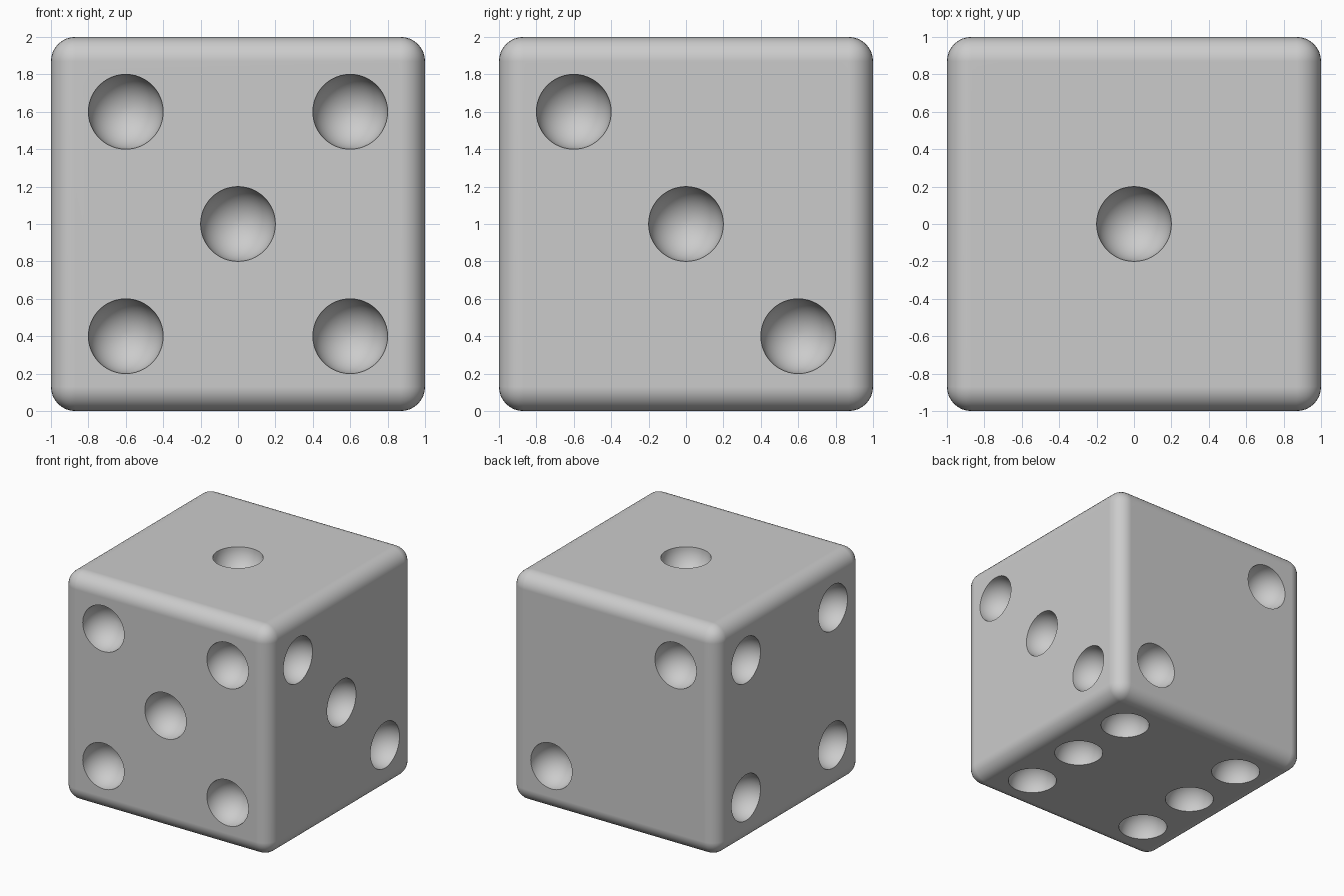
import bpy
import bmesh
from mathutils import Matrix, Vector

default = bpy.data.objects.get("Cube")
if default:
    bpy.data.objects.remove(default, do_unlink=True)

SIZE, ROUND, PIP, STEP = 2.0, 0.13, 0.2, 0.6

# Single grey material
grey = bpy.data.materials.new("plain grey")
grey.use_nodes = True
grey.diffuse_color = (0.6, 0.6, 0.6, 1)
grey.node_tree.nodes["Principled BSDF"].inputs["Base Color"].default_value = (0.6, 0.6, 0.6, 1)


def make_object(name, bm):
    mesh = bpy.data.meshes.new(name)
    bm.to_mesh(mesh)
    bm.free()
    mesh.materials.append(grey)
    obj = bpy.data.objects.new(name, mesh)
    bpy.context.collection.objects.link(obj)
    return obj


# Rounded cube body
bm = bmesh.new()
bmesh.ops.create_cube(bm, size=SIZE)
bmesh.ops.bevel(bm, geom=bm.edges[:], offset=ROUND, segments=8,
                profile=0.5, affect='EDGES')
bmesh.ops.translate(bm, verts=bm.verts, vec=(0, 0, SIZE / 2))
die = make_object("die_body", bm)

# Pip layouts: outward normal, first face axis, second face axis, grid spots
X, Y, Z = Vector((1, 0, 0)), Vector((0, 1, 0)), Vector((0, 0, 1))
corners = [(a, b) for a in (-1, 1) for b in (-1, 1)]
falling = [(-1, 1), (1, -1)]
centre = [(0, 0)]
faces = [
    (Z, X, Y, centre),                           # top: one
    (Y, X, Z, falling),                          # back: two
    (X, Y, Z, falling + centre),                 # +x side: three
    (-X, Y, Z, corners),                         # -x side: four
    (-Y, X, Z, corners + centre),                # front: five
    (-Z, X, Y, corners + [(-1, 0), (1, 0)]),     # bottom: six
]

# Ball cutters centred on the face planes, poles along the normals
bm = bmesh.new()
for normal, u, v, spots in faces:
    turn = Z.rotation_difference(normal).to_matrix().to_4x4()
    for a, b in spots:
        spot = normal * (SIZE / 2) + (u * a + v * b) * STEP + Z * (SIZE / 2)
        bmesh.ops.create_uvsphere(bm, u_segments=48, v_segments=24, radius=PIP,
                                  matrix=Matrix.Translation(spot) @ turn)
cutter = make_object("pip_cutter", bm)
cutter.hide_render = True

# Carve the pips, then remove the cutter
bpy.context.view_layer.objects.active = die
die.select_set(True)
carve = die.modifiers.new("carve_pips", 'BOOLEAN')
carve.operation = 'DIFFERENCE'
carve.solver = 'EXACT'
carve.object = cutter
bpy.ops.object.modifier_apply(modifier=carve.name)
bpy.data.objects.remove(cutter, do_unlink=True)

# Smooth rounding and hollows with crisp pip rims and flat sides
bpy.ops.object.select_all(action='DESELECT')
die.select_set(True)
bpy.ops.object.shade_smooth_by_angle(angle=0.7)
weighted = die.modifiers.new("flat_sides", 'WEIGHTED_NORMAL')
weighted.keep_sharp = True
